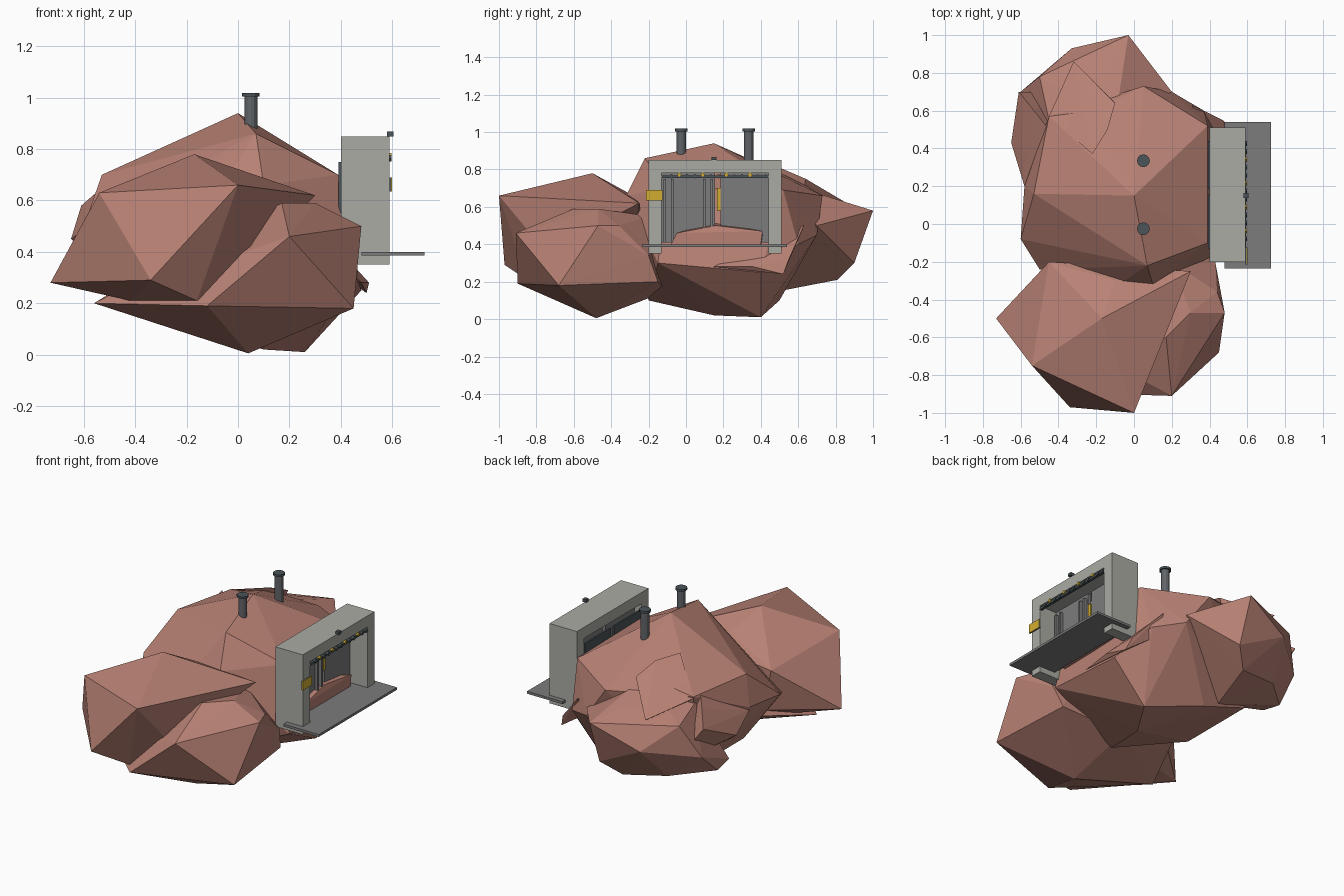
import bpy, bmesh, math
from mathutils import Vector

cube = bpy.data.objects.get("Cube")
if cube:
    bpy.data.objects.remove(cube, do_unlink=True)


def material(name, r, g, b):
    mat = bpy.data.materials.new(name)
    mat.use_nodes = True
    mat.diffuse_color = (r, g, b, 1)
    mat.node_tree.nodes["Principled BSDF"].inputs["Base Color"].default_value = (r, g, b, 1)
    return mat


ROCK = material("red rock", .48, .22, .175)
CONCRETE = material("pale concrete", .41, .41, .375)
STEEL = material("grey steel", .2, .2, .2)
PIPE = material("chimney grey", .12, .13, .14)
DARK = material("dark metal", .07, .09, .1)
YELLOW = material("warning yellow", .65, .42, .03)


def finish(name, bm, mat):
    mesh = bpy.data.meshes.new(name)
    bmesh.ops.recalc_face_normals(bm, faces=bm.faces)
    bm.to_mesh(mesh)
    bm.free()
    mesh.materials.append(mat)
    obj = bpy.data.objects.new(name, mesh)
    bpy.context.scene.collection.objects.link(obj)
    return obj


def boulder(name, points):
    """Faceted rock: the convex skin around a few corner points."""
    bm = bmesh.new()
    for p in points:
        bm.verts.new(p)
    bmesh.ops.convex_hull(bm, input=bm.verts)
    loose = [v for v in bm.verts if not v.link_faces]
    bmesh.ops.delete(bm, geom=loose, context="VERTS")
    return finish(name, bm, ROCK)


def box(name, mat, x, y, z, tilt=0):
    """Block given by its (low, high) extent on each axis."""
    bm = bmesh.new()
    bmesh.ops.create_cube(bm, size=1)
    spans = (x, y, z)
    for v in bm.verts:
        v.co = Vector([v.co[i] * (spans[i][1] - spans[i][0]) for i in range(3)])
    obj = finish(name, bm, mat)
    obj.location = [sum(s) / 2 for s in spans]
    obj.rotation_euler.x = tilt
    return obj


def cylinder(name, mat, x, y, low, high, radius, sides=12):
    bm = bmesh.new()
    bmesh.ops.create_cone(bm, cap_ends=True, segments=sides, radius1=radius,
                          radius2=radius, depth=high - low)
    obj = finish(name, bm, mat)
    obj.location = (x, y, (low + high) / 2)
    return obj


# Rock masses
boulder("central_rock", [
    (0, .15, .94), (.07, -.22, .86), (.05, .73, .66), (.39, .52, .69),
    (.1, -.32, .66), (.39, -.1, .7), (-.53, .16, .7), (-.6, -.08, .5),
    (-.58, .2, .52), (-.5, -.24, .42), (-.1, -.33, .6),
    (-.45, .57, .69), (-.22, .6, .74), (.48, .4, .25), (.46, -.15, .3),
    (.26, .4, .01), (.1, .15, .02), (0, -.2, .1), (-.4, 0, .2),
    (-.4, .5, .2), (.37, .6, .4), (.2, .7, .45), (-.1, .5, .1)])
boulder("front_upper_rock", [
    (-.73, -.5, .28), (-.54, -.75, .63), (-.17, -.5, .78), (0, -1, .66),
    (-.34, -.97, .29), (-.45, -.2, .56), (.3, -.25, .62), (.22, -.42, .6),
    (-.1, -.3, .67), (-.4, -.2, .3), (-.42, -.62, .21), (-.16, -.85, .21),
    (.06, -.75, .36), (-.3, -.3, .2)])
boulder("front_lower_rock", [
    (.2, -.91, .46), (.17, -.6, .59), (.3, -.47, .59), (.48, -.47, .5),
    (.45, -.68, .18), (.04, -.48, .005), (-.12, -.9, .19),
    (-.56, -.5, .2), (.44, -.36, .5), (.43, -.2, .34), (.4, -.15, .2),
    (.2, -.2, .55), (0, -.1, .15), (-.4, -.1, .3)])
boulder("rear_rock", [
    (-.03, 1, .58), (-.33, .93, .45), (-.5, .78, .6), (-.6, .7, .4),
    (-.15, .8, .64), (.2, .7, .5), (-.13, .81, .21), (-.03, .9, .3),
    (-.4, .75, .25), (-.2, .5, .15), (-.1, .55, .72), (-.45, .55, .65),
    (-.61, .56, .27), (-.6, .43, .29)])
boulder("rear_side_rock", [
    (-.65, .43, .45), (-.58, .2, .5), (-.53, .6, .65), (-.45, .5, .69),
    (-.5, .3, .33), (-.61, .7, .58), (-.4, .7, .3)])
boulder("rear_crest", [
    (-.22, .37, .83), (-.14, .5, .81), (-.1, .64, .75), (-.45, .57, .68),
    (-.32, .86, .62), (-.2, .6, .5)])
boulder("ledge_under_gate", [
    (.48, .15, .28), (.31, .63, .5), (.47, .55, .32), (.5, .52, .24),
    (.51, .36, .28), (.35, .4, .42), (.3, .58, .38)])
boulder("rock_in_gate", [
    (.5, -.08, .4), (.5, -.05, .46), (.49, .16, .5), (.5, .41, .47),
    (.5, .4, .4), (.38, -.08, .4), (.38, .15, .52), (.38, .41, .42)])

# Gate frame: two posts and a lintel
for side, y in (("right", (-.2, -.13)), ("left", (.44, .51))):
    box(side + "_gate_post", CONCRETE, (.4, .59), y, (.35, .78))
box("gate_lintel", CONCRETE, (.4, .59), (-.2, .51), (.78, .85))

# Sliding doors with ribs, and the rear lining
for side, y in (("right", (-.13, .155)), ("left", (.185, .44))):
    box(side + "_door", STEEL, (.45, .47), y, (.41, .78))
    box(side + "_rear_lining", DARK, (.392, .402), y, (.4, .75))
for y in (-.12, -.08, .09, .13):
    box("door_rib", STEEL, (.47, .49), (y, y + .014), (.41, .75))
box("door_edge_stripe", YELLOW, (.47, .478), (.165, .185), (.58, .7))

# Overhead rail with alternating hanging lamps
box("gate_rail", DARK, (.575, .592), (-.13, .44), (.755, .768))
for i in range(13):
    y = -.078 + i * .042
    mat, lift = (YELLOW, .008) if i % 3 == 1 else (DARK, 0)
    box("rail_lamp", mat, (.58, .598), (y - .009, y + .009),
        (.755 + lift, .773 + lift), math.pi / 4)

# Landing platform and gate fittings
box("landing_platform", STEEL, (.48, .725), (-.235, .54), (.385, .4))
box("sign_backing", DARK, (.59, .596), (-.215, -.125), (.635, .69))
box("warning_sign", YELLOW, (.596, .6), (-.215, -.125), (.635, .69))
box("roof_beacon", DARK, (.58, .605), (.137, .163), (.85, .868))

# Chimneys
for y in (-.025, .335):
    cylinder("chimney", PIPE, .05, y, .78, 1.01, .025)
    cylinder("chimney_cap", DARK, .05, y, 1.004, 1.018, .034)
